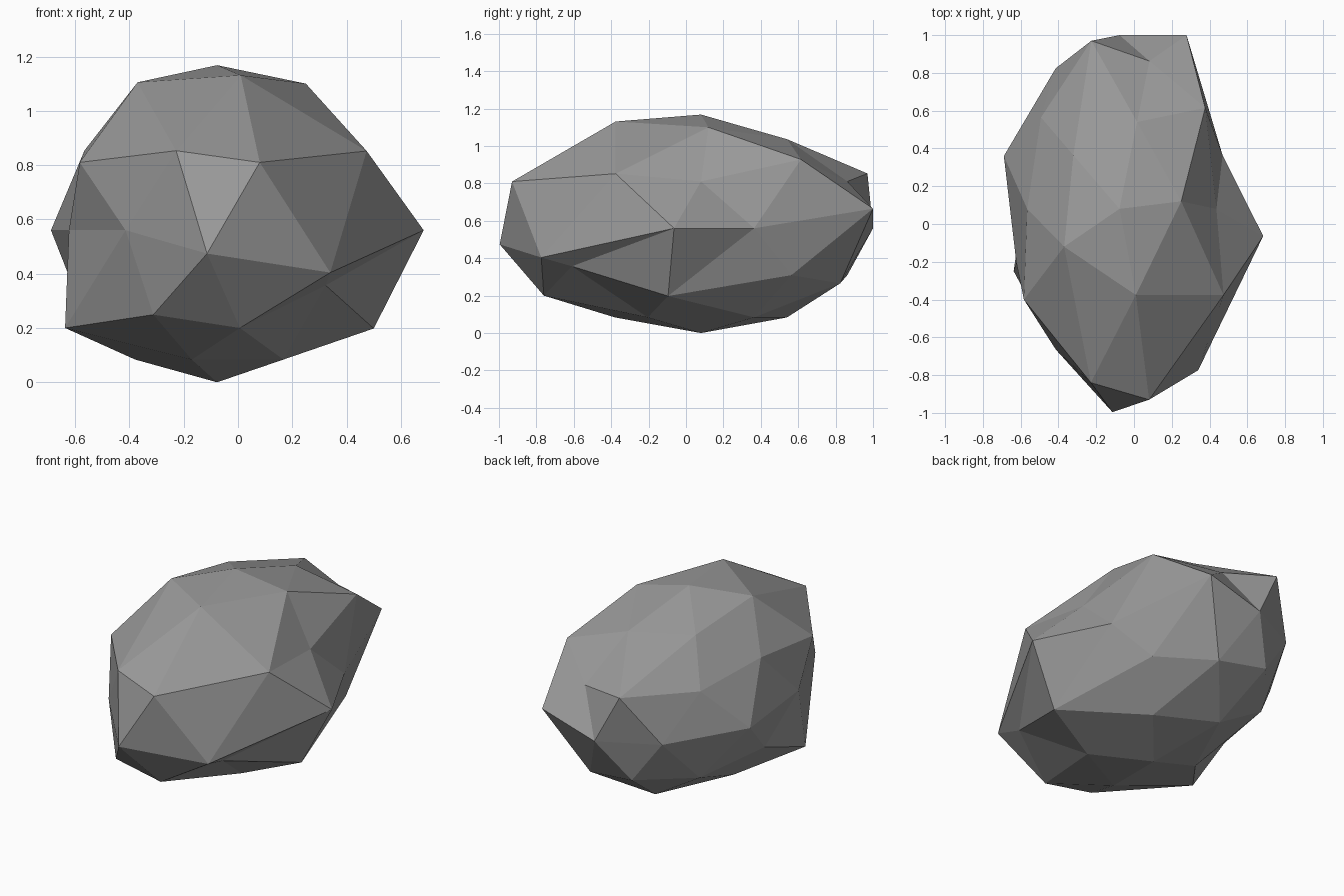
import bpy, bmesh, math
from mathutils import Vector

CENTRE = Vector((-0.077, 0.08, 0.56))
SCALE = Vector((0.574, 0.92, 0.56))

# Chipped corners: (azimuth in degrees, height on unit ball) -> pulled position
PULLS = {
    # crown
    (0, 1.0): (-0.077, 0.08, 1.168),
    (-72, 0.851): (0.01, -0.376, 1.131),
    (-144, 0.851): (-0.37, -0.12, 1.105),
    (0, 0.851): (0.25, 0.12, 1.10),
    # shoulder
    (-72, 0.447): (0.08, -0.93, 0.81),
    (-144, 0.447): (-0.583, -0.40, 0.81),
    (-108, 0.526): (-0.228, -0.84, 0.853),
    (108, 0.526): (-0.226, 0.97, 0.853),
    (36, 0.526): (0.377, 0.615, 0.928),
    (-36, 0.526): (0.474, -0.376, 0.852),
    # waist
    (-18, 0.0): (0.684, -0.064, 0.56),
    (54, 0.0): (0.278, 1.0, 0.665),
    (-54, 0.0): (0.34, -0.774, 0.404),
    (-90, 0.0): (-0.114, -0.996, 0.474),
    (162, 0.0): (-0.689, 0.36, 0.56),
    # underside
    (-72, -0.526): (0.007, -0.76, 0.20),
    (0, -0.526): (0.50, -0.096, 0.198),
    (-144, -0.526): (-0.637, -0.25, 0.20),
    (-36, -0.447): (0.323, -0.61, 0.357),
    (-108, -0.447): (-0.312, -0.74, 0.249),
}


def direction(azimuth, height):
    r = math.sqrt(max(0.0, 1 - height * height))
    a = math.radians(azimuth)
    return Vector((r * math.cos(a), r * math.sin(a), height))


# Faceted ball, with the corners to pull found before stretching
bm = bmesh.new()
bmesh.ops.create_icosphere(bm, subdivisions=2, radius=1.0)
pulled = {}
for key, target in PULLS.items():
    d = direction(*key)
    pulled[max(bm.verts, key=lambda v: v.co.dot(d))] = Vector(target)

# Stretch into a boulder, then pull out the irregular corners
for v in bm.verts:
    v.co = pulled.get(v, CENTRE + v.co * SCALE)
for f in bm.faces:
    f.smooth = False

mesh = bpy.data.meshes.new("boulder")
bm.to_mesh(mesh)
bm.free()

# Stone colour
stone = bpy.data.materials.new("stone grey")
stone.diffuse_color = (0.32, 0.32, 0.32, 1)
mesh.materials.append(stone)

boulder = bpy.data.objects.new("boulder", mesh)
bpy.context.collection.objects.link(boulder)
